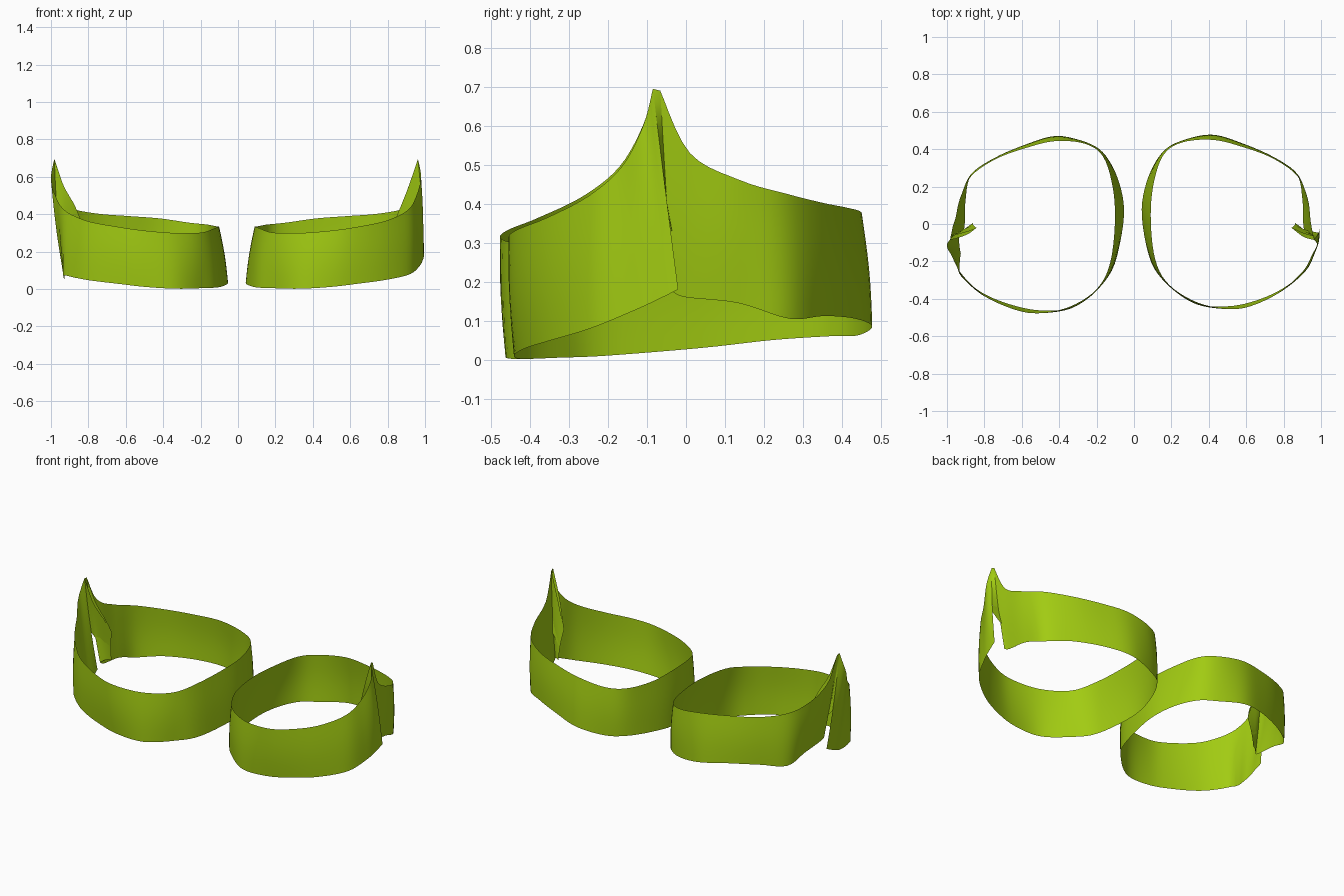
import bpy, bmesh, math
from mathutils import Vector

if "Cube" in bpy.data.objects:
    bpy.data.objects.remove(bpy.data.objects["Cube"])

mat = bpy.data.materials.new("green_cloth")
mat.diffuse_color = (0.36, 0.60, 0.006, 1)
mat.use_nodes = True
mat.node_tree.nodes["Principled BSDF"].inputs["Base Color"].default_value = mat.diffuse_color

# Stations round the cuff: top x, top y, bottom x, bottom y, bottom z, top z
BAND = [
    (.962, -.085, .995, -.020, .180, .695),
    (.978, -.110, .988, -.070, .155, .600),
    (.952, -.165, .972, -.135, .125, .495),
    (.905, -.250, .920, -.245, .080, .420),
    (.790, -.355, .795, -.345, .050, .365),
    (.650, -.430, .650, -.410, .030, .335),
    (.520, -.455, .500, -.440, .012, .315),
    (.340, -.420, .330, -.425, .002, .300),
    (.188, -.325, .188, -.325, .005, .302),
    (.115, -.195, .092, -.205, .010, .325),
    (.090, .010, .042, .040, .030, .335),
    (.102, .200, .066, .220, .050, .335),
    (.155, .365, .140, .368, .060, .345),
    (.255, .435, .247, .440, .062, .355),
    (.420, .450, .410, .478, .085, .378),
    (.580, .412, .570, .435, .105, .390),
    (.740, .352, .745, .355, .112, .402),
    (.870, .260, .870, .265, .105, .425),
    (.928, .140, .900, .135, .145, .460),
    (.945, .010, .905, .000, .160, .530),
    (.960, -.066, .912, -.035, .175, .690),
]
# Inward fold from the back end of the band
FOLD = [
    BAND[-1],
    (.905, -.050, .890, -.015, .190, .530),
    (.842, -.020, .862, .005, .190, .375),
]
# Return of the fold to the front end, and the cap across the tip
TUCK = [FOLD[-1], (.905, -.068, .930, -.010, .180, .530), BAND[0]]
CAP = [BAND[0], BAND[-1]]


def clamp(v):
    return max(0, min(1, v))


def spline(rows, steps):
    """Catmull-Rom through the stations."""
    out = []
    n = len(rows)
    for i in range(n - 1):
        p0, p1, p2, p3 = (rows[max(0, min(n - 1, k))] for k in (i - 1, i, i + 1, i + 2))
        for s in range(steps + (i == n - 2)):
            t = s / steps
            out.append([.5 * (2 * b + (c - a) * t + (2 * a - 5 * b + 4 * c - d) * t * t
                              + (3 * b - a - 3 * c + d) * t ** 3)
                        for a, b, c, d in zip(p0, p1, p2, p3)])
    return out


def strip(name, rows, side, start=0, bulge=.006, levels=8):
    """Sheet through the stations, from height fraction start to the top edge."""
    bm = bmesh.new()
    cols = []
    for xt, yt, xb, yb, zb, zt in spline(rows, 5):
        if side < 0:
            # the left cuff is deeper at the front, lower at its outer end, and its tip leans out
            low = clamp((xb - .915) / .05)
            zb -= .06 * low
            xb -= .055 * low
            xt += .02 * clamp((zt - .45) / .1)
            wide = .02 * clamp((xt - .6) / .2) * clamp(-yt / .1 - 1)
            xt, xb = xt + wide, xb + wide
            inner = .012 * clamp((.4 - xt) / .3)
            xt, xb = xt + inner, xb + inner
            yt, yb = (y - .022 * clamp((-y - .1) / .25) if y < 0 else y * .985 for y in (yt, yb))
        col = []
        for k in range(levels + 1):
            t = start + (1 - start) * k / levels
            p = Vector((xb + (xt - xb) * t, yb + (yt - yb) * t, zb + (zt - zb) * t))
            out = Vector((p.x - .5, p.y, 0)).normalized()
            p += out * bulge * math.sin(math.pi * t)
            col.append(bm.verts.new((p.x * side, p.y, max(0, p.z))))
        cols.append(col)
    for a, b in zip(cols, cols[1:]):
        for k in range(levels):
            quad = (a[k], b[k], b[k + 1], a[k + 1])
            # the stations run clockwise, so reverse for outward faces
            bm.faces.new(quad[::-1] if side > 0 else quad)
    for f in bm.faces:
        f.smooth = True
    me = bpy.data.meshes.new(name)
    bm.to_mesh(me)
    bm.free()
    me.materials.append(mat)
    ob = bpy.data.objects.new(name, me)
    bpy.context.collection.objects.link(ob)


# Two cuffs, each an open band whose ends meet in a folded tip
for side, label in ((1, "right"), (-1, "left")):
    strip(label + "_cuff_band", BAND, side)
    strip(label + "_cuff_fold", FOLD, side)
    strip(label + "_cuff_tuck", TUCK, side, .4)
    strip(label + "_cuff_tip_cap", CAP, side, .5)
